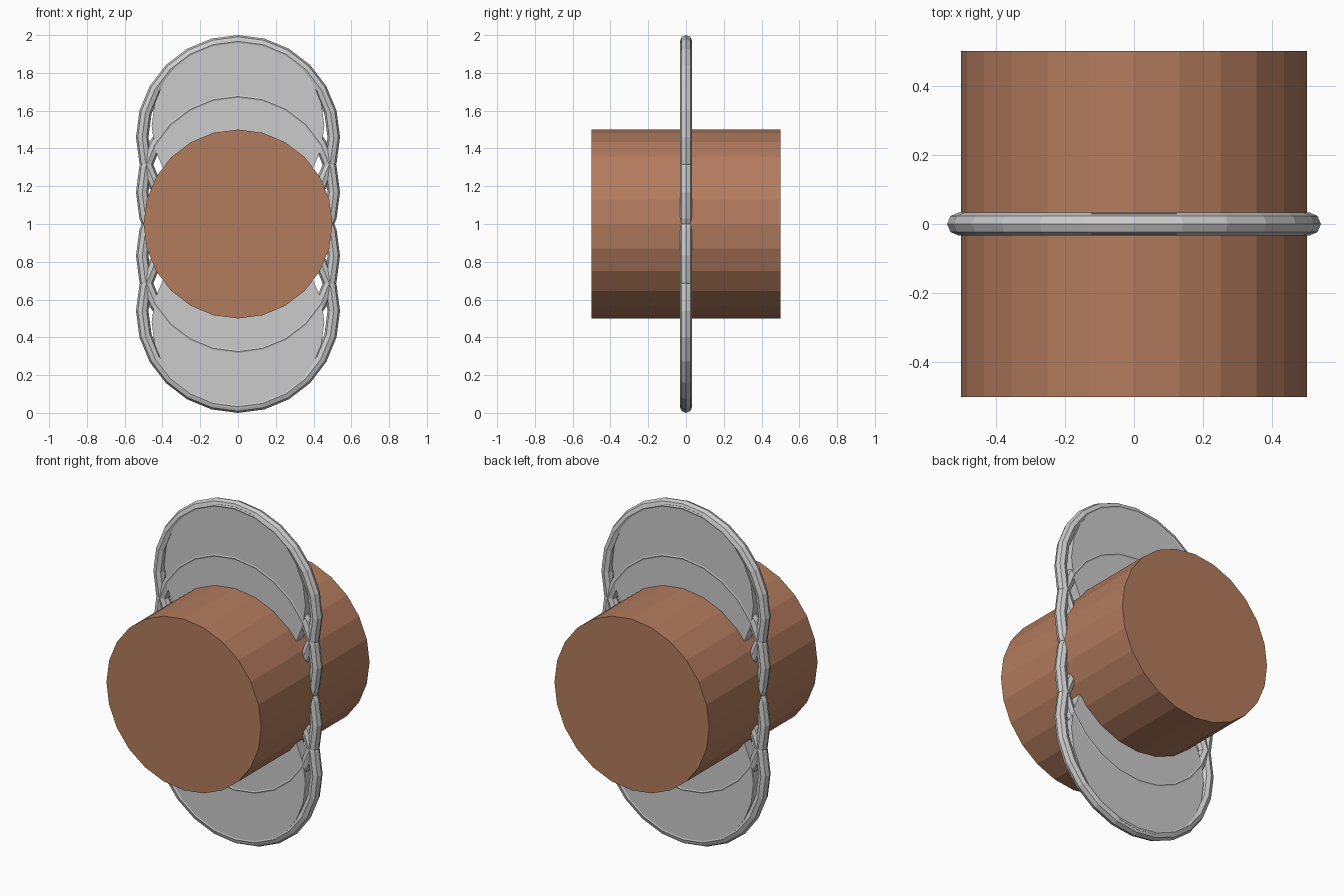
import bpy
from math import pi

if "Cube" in bpy.data.objects:
    bpy.data.objects.remove(bpy.data.objects["Cube"])

SIDES = 24
MID = 1.0  # height of the drum axis


def upright(obj, name):
    obj.name = name
    obj.data.name = name
    return obj


def drum(name, radius, depth, z):
    bpy.ops.mesh.primitive_cylinder_add(vertices=SIDES, radius=radius, depth=depth,
                                        location=(0, 0, z), rotation=(pi / 2, 0, 0))
    return upright(bpy.context.object, name)


def ring(name, z):
    bpy.ops.mesh.primitive_torus_add(major_segments=SIDES, minor_segments=8,
                                     major_radius=0.507, minor_radius=0.033,
                                     location=(0, 0, z), rotation=(pi / 2, 0, 0))
    return upright(bpy.context.object, name)


# Brown central drum lying front to back
body = drum("drum", 0.5, 1.0, MID)
mat = bpy.data.materials.new("brown")
mat.diffuse_color = (0.45, 0.2, 0.11, 1)
mat.use_nodes = True
mat.node_tree.nodes["Principled BSDF"].inputs["Base Color"].default_value = mat.diffuse_color
body.data.materials.append(mat)

# Overlapping rings and thin plates, mirrored above and below the drum axis
for side, s in (("upper", 1), ("lower", -1)):
    ring(side + "_outer_ring", MID + s * 0.46)
    ring(side + "_inner_ring", MID + s * 0.168)
    drum(side + "_plate", 0.457, 0.06, MID + s * 0.52)
